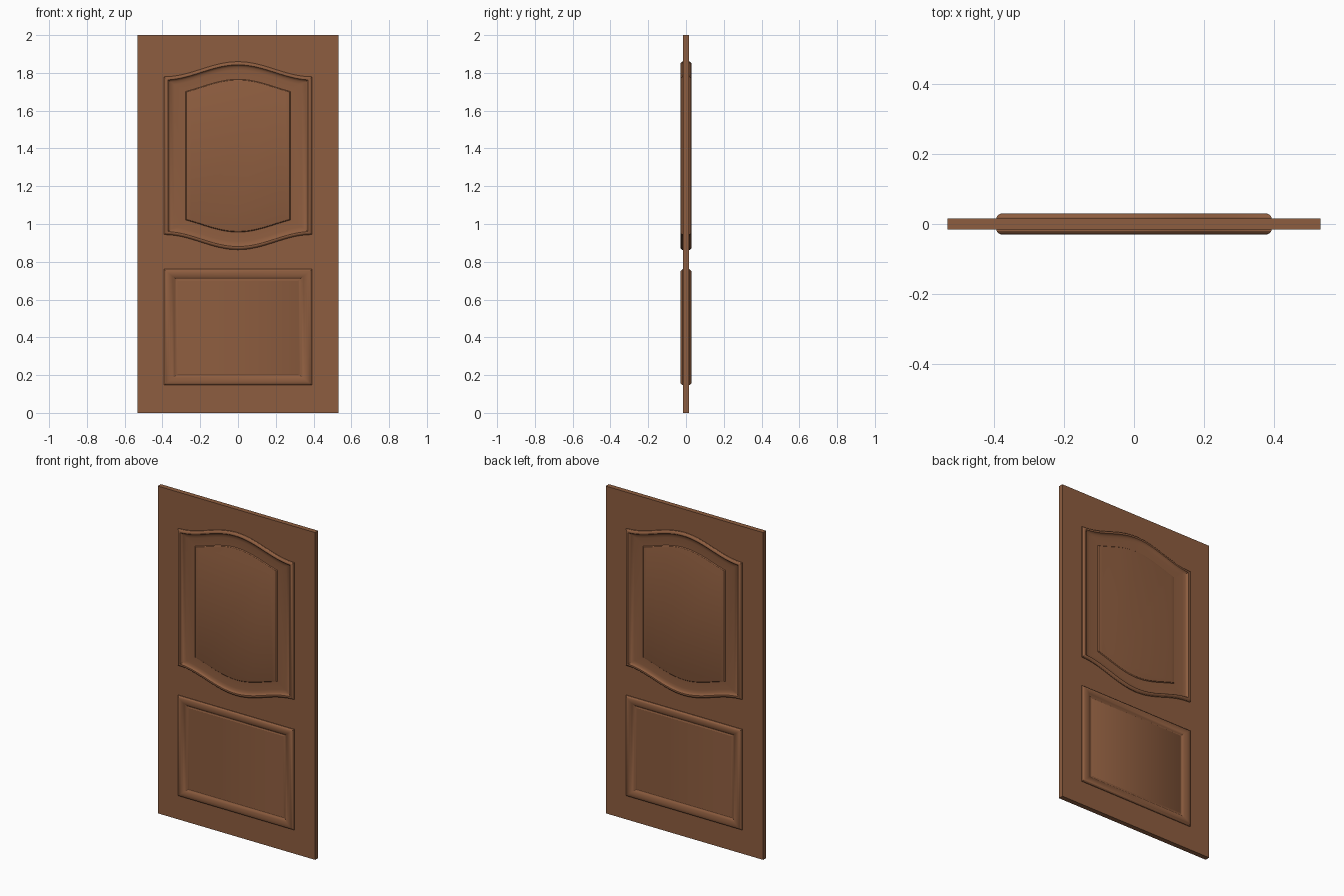
import bpy, bmesh, math

if "Cube" in bpy.data.objects:
    bpy.data.objects.remove(bpy.data.objects["Cube"])

wood = bpy.data.materials.new("brown wood")
wood.diffuse_color = (0.27, 0.11, 0.05, 1)
wood.use_nodes = True
wood.node_tree.nodes["Principled BSDF"].inputs["Base Color"].default_value = wood.diffuse_color


def finish(bm, name):
    bmesh.ops.recalc_face_normals(bm, faces=bm.faces)
    me = bpy.data.meshes.new(name)
    bm.to_mesh(me)
    bm.free()
    ob = bpy.data.objects.new(name, me)
    bpy.context.collection.objects.link(ob)
    me.materials.append(wood)
    bpy.ops.object.select_all(action='DESELECT')
    ob.select_set(True)
    bpy.context.view_layer.objects.active = ob
    bpy.ops.object.shade_smooth_by_angle(angle=math.radians(30))
    return ob


# plain door slab
bm = bmesh.new()
bmesh.ops.create_cube(bm, size=1)
for v in bm.verts:
    v.co = (v.co.x * 1.064, v.co.y * 0.03, v.co.z * 2 + 1)
finish(bm, "door_slab")


def outline(d, half_w, zc, half_h, arch, n, shrink):
    """Closed outline inset by d, with ogee arches at top and bottom."""
    w = half_w - d
    pts = []
    for s in (1, -1):
        for i in range(n + 1):
            x = s * w * (1 - 2 * i / n)
            z = half_h + arch * (0.5 + 0.5 * math.cos(math.pi * x / half_w)) - shrink * d
            pts.append((x, zc + s * z))
    return pts


def panel(name, profile, side, **shape):
    """Moulded panel: profile of (inset, depth) swept around the outline."""
    bm = bmesh.new()
    prev = None
    for d, y in profile:
        ring = [bm.verts.new((x, side * y, z)) for x, z in outline(d, **shape)]
        if prev:
            for i in range(len(ring)):
                j = (i + 1) % len(ring)
                bm.faces.new((prev[i], prev[j], ring[j], ring[i]))
        else:
            bm.faces.new(ring)
        prev = ring
    bm.faces.new(prev)
    finish(bm, name)


arched = [(0, .010), (0, .020), (.004, .025), (.010, .029), (.016, .030), (.021, .029),
          (.026, .023), (.036, .0185), (.055, .0165), (.114, .016),
          (.119, .021), (.127, .023)]
square = [(0, .010), (0, .019), (.005, .024), (.012, .028), (.022, .030), (.034, .029),
          (.046, .025), (.058, .018), (.063, .016), (.067, .0165), (.072, .019)]

# raised panels on both faces of the door
for side, label in ((-1, "front"), (1, "back")):
    panel(label + "_arched_panel", arched, side, half_w=.392, zc=1.3615,
          half_h=.418, arch=.08, n=32, shrink=.82)
    panel(label + "_lower_panel", square, side, half_w=.392, zc=.4535,
          half_h=.307, arch=0, n=1, shrink=.82)
